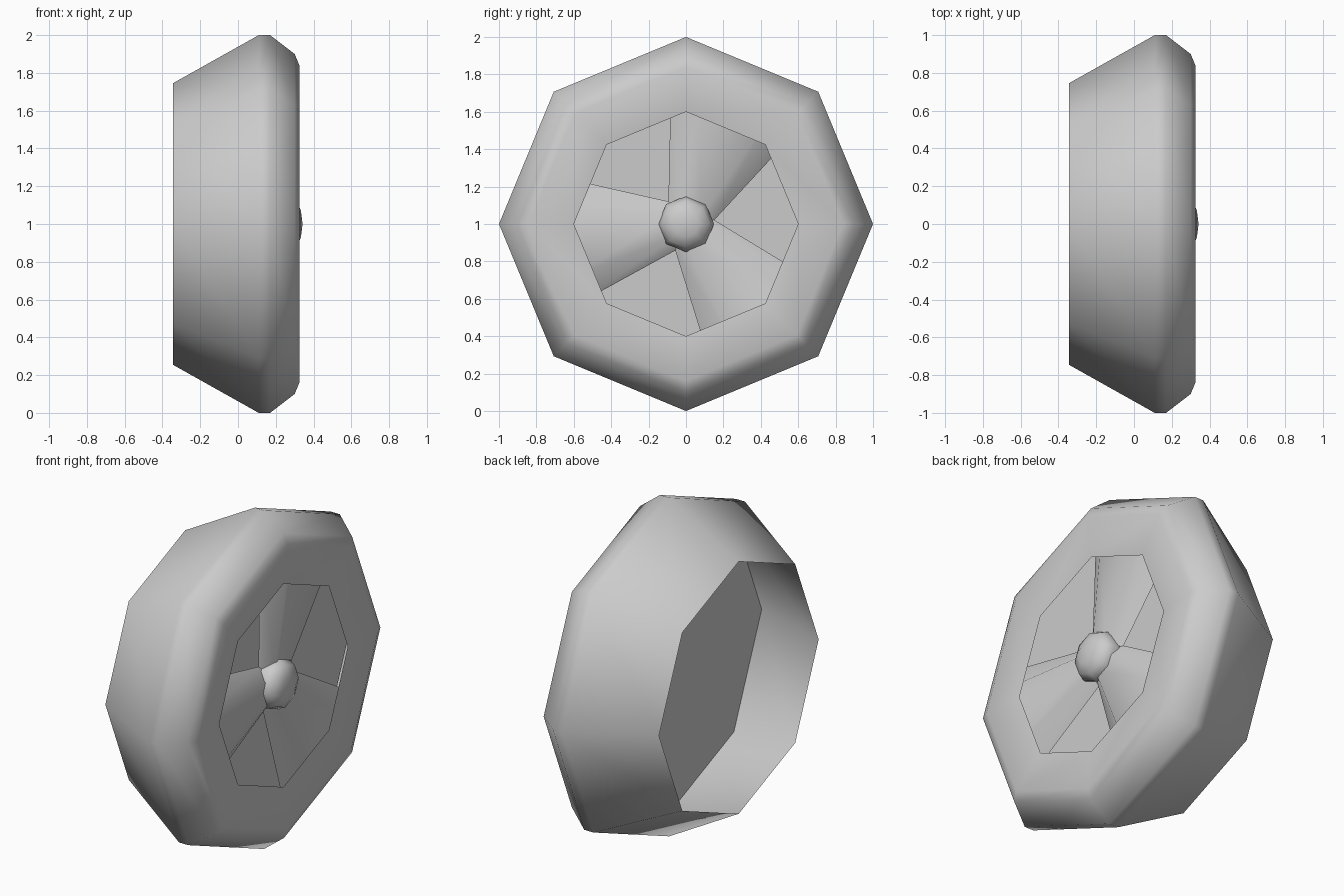
import bpy, bmesh
from math import sin, cos, radians

if "Cube" in bpy.data.objects:
    bpy.data.objects.remove(bpy.data.objects["Cube"])

CZ = 1.0      # axle height
SIDES = 8


def finish(name, bm, angle):
    bmesh.ops.recalc_face_normals(bm, faces=bm.faces)
    me = bpy.data.meshes.new(name)
    bm.to_mesh(me)
    bm.free()
    ob = bpy.data.objects.new(name, me)
    bpy.context.collection.objects.link(ob)
    bpy.ops.object.select_all(action='DESELECT')
    ob.select_set(True)
    bpy.context.view_layer.objects.active = ob
    bpy.ops.object.shade_smooth_by_angle(angle=radians(angle))
    return ob


def lathe(name, profile, angle=50):
    """Revolve an (x, radius) profile about the axle; radius 0 closes to a point."""
    bm = bmesh.new()
    rings = []
    for x, r in profile:
        if r == 0:
            rings.append([bm.verts.new((x, 0, CZ))])
        else:
            rings.append([bm.verts.new((x, r * cos(radians(360 / SIDES * k)),
                                        CZ + r * sin(radians(360 / SIDES * k))))
                          for k in range(SIDES)])
    for a, b in zip(rings, rings[1:]):
        for k in range(SIDES):
            n = (k + 1) % SIDES
            if len(a) == 1:
                bm.faces.new((a[0], b[n], b[k]))
            elif len(b) == 1:
                bm.faces.new((a[k], a[n], b[0]))
            else:
                bm.faces.new((a[k], a[n], b[n], b[k]))
    return finish(name, bm, angle)


# Wheel body: back plate, inner wall of the open back, outer wall, front ring with a hole
lathe("wheel_body", [
    (0.125, 0), (0.125, 0.885), (-0.345, 0.745),
    (0.11, 1.0), (0.17, 1.0), (0.30, 0.90), (0.325, 0.84), (0.297, 0.60)])

# Domed hub cap
lathe("hub_cap", [(0.18, 0.13), (0.26, 0.15), (0.31, 0.125), (0.333, 0.07), (0.342, 0)], 60)


# Flared spokes standing in front of the back plate
def spoke(name, deg):
    c, s = cos(radians(deg)), sin(radians(deg))
    bm = bmesh.new()

    def section(u, foot, top, height):
        return [bm.verts.new((x, u * c - v * s, CZ + u * s + v * c))
                for x, v in ((0.20, -foot), (height, -top), (height, top), (0.20, foot))]

    a = section(0.07, 0.13, 0.06, 0.265)
    b = section(0.63, 0.342, 0.19, 0.285)
    bm.faces.new(a)
    bm.faces.new(b)
    for i in range(4):
        j = (i + 1) % 4
        bm.faces.new((a[i], a[j], b[j], b[i]))
    finish(name, bm, 50)


for i in range(3):
    spoke(f"spoke_{i + 1}", 68 + 120 * i)
